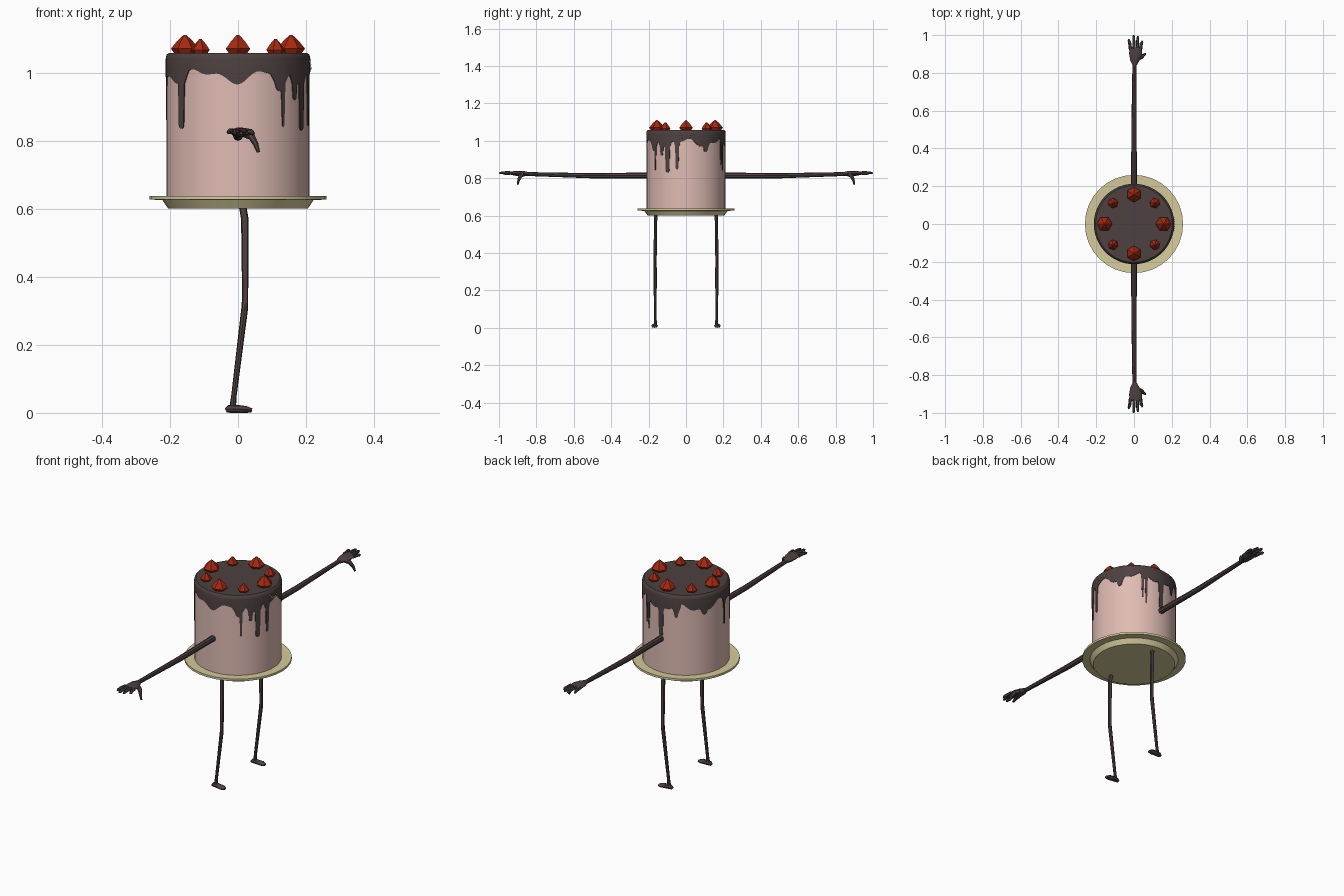
import bpy, bmesh, math
from mathutils import Vector

if "Cube" in bpy.data.objects:
    bpy.data.objects.remove(bpy.data.objects["Cube"])


def mat(name, rgb):
    m = bpy.data.materials.new(name)
    m.diffuse_color = (*rgb, 1)
    m.use_nodes = True
    m.node_tree.nodes["Principled BSDF"].inputs["Base Color"].default_value = m.diffuse_color
    return m


PINK = mat("pink_sponge", (0.74, 0.50, 0.45))
CHOC = mat("dark_chocolate", (0.075, 0.052, 0.052))
CREAM = mat("cream_plate", (0.66, 0.60, 0.33))
RED = mat("strawberry_red", (0.38, 0.022, 0.006))


def finish(bm, name, material, angle=None):
    bmesh.ops.recalc_face_normals(bm, faces=bm.faces)
    me = bpy.data.meshes.new(name)
    bm.to_mesh(me)
    bm.free()
    me.materials.append(material)
    ob = bpy.data.objects.new(name, me)
    bpy.context.collection.objects.link(ob)
    if angle:
        bpy.ops.object.select_all(action='DESELECT')
        ob.select_set(True)
        bpy.context.view_layer.objects.active = ob
        bpy.ops.object.shade_smooth_by_angle(angle=math.radians(angle))
    return ob


def skin(bm, rings, caps=(True, True)):
    """Bridge rings of points with quads and cap the ends."""
    rings = [[bm.verts.new(p) for p in r] for r in rings]
    n = len(rings[0])
    for a, b in zip(rings, rings[1:]):
        for i in range(n):
            j = (i + 1) % n
            bm.faces.new((a[i], a[j], b[j], b[i]))
    for ring, cap in ((rings[0], caps[0]), (rings[-1], caps[1])):
        if cap:
            bm.faces.new(ring)


def circle(r, z, n, c=(0, 0), turn=0.0):
    return [(c[0] + r * math.cos(turn + math.tau * i / n),
             c[1] + r * math.sin(turn + math.tau * i / n), z) for i in range(n)]


def lathe(name, profile, n, material, angle=None, c=(0, 0), turn=0.0):
    bm = bmesh.new()
    skin(bm, [circle(r, z, n, c, turn) for r, z in profile])
    return finish(bm, name, material, angle)


def tube(bm, pts, radii, ref, side, n=8):
    """Tapered limb; radii are (across, along ref); side mirrors it in y."""
    pts = [Vector(p) for p in pts]
    rings = []
    for i, p in enumerate(pts):
        t = (pts[min(i + 1, len(pts) - 1)] - pts[max(i - 1, 0)]).normalized()
        u = Vector(ref).cross(t).normalized()
        v = t.cross(u)
        ra, rb = radii[i] if isinstance(radii[i], tuple) else (radii[i], radii[i])
        ring = []
        for k in range(n):
            a = math.tau * k / n
            q = p + u * ra * math.cos(a) + v * rb * math.sin(a)
            ring.append((q.x, q.y * side, q.z))
        rings.append(ring)
    skin(bm, rings)


# Plate and sponge
lathe("plate", [(0.205, 0.60), (0.222, 0.625), (0.26, 0.627), (0.26, 0.638), (0.21, 0.635)],
      32, CREAM, 20)
lathe("sponge", [(0.21, 0.632), (0.21, 1.04), (0.19, 1.05)], 48, PINK, 40)

# Icing: each column ends at a wavy edge or a round-tipped drip (angle, half width, end)
DRIPS = [(-142, 3.8, 0.835), (-54, 4.5, 0.945), (-51, 1.5, 0.84), (-28, 3.6, 0.83),
         (-13, 2.5, 0.845), (62, 1.3, 0.87), (67, 1.5, 0.84), (90, 4, 0.83),
         (-174, 2, 0.86), (-38, 3, 0.92), (112, 3, 0.94), (150, 4, 0.95), (30, 4, 0.94)]


def icing_edge(deg):
    a = math.radians(deg)
    z = 0.99 + 0.016 * math.sin(6 * a + 1.8) + 0.009 * math.sin(13 * a)
    for d, w, end in DRIPS:
        off = abs((deg - d + 180) % 360 - 180) / w
        if off < 1:
            z = min(z, end + 0.02 * (1 - math.sqrt(1 - off * off)))
        elif off < 2.2:
            z = min(z, 0.965 + 0.03 * (off - 1))
    return z


N = 360
bm = bmesh.new()
edge = [(0.2125 * math.cos(math.radians(i)), 0.2125 * math.sin(math.radians(i)), icing_edge(i))
        for i in range(N)]
inner = [(x * 0.98, y * 0.98, z) for x, y, z in edge]
skin(bm, [inner, edge] + [circle(r, z, N) for r, z in
          [(0.2125, 1.04), (0.21, 1.052), (0.203, 1.058), (0.195, 1.058)]], (False, True))
finish(bm, "chocolate_icing", CHOC, 40)

# Strawberries: large and small alternate, six sided
for k in range(8):
    a = k * math.tau / 8
    s = 1.0 if k % 2 == 0 else 0.68
    h = 1.0 if k % 2 == 0 else 0.78
    lathe(f"strawberry_{k}", [(0.031 * s, 1.056), (0.041 * s, 1.056 + 0.014 * h),
                              (0.022 * s, 1.056 + 0.038 * h), (0.003, 1.056 + 0.055 * h)],
          6, RED, c=(0.156 * math.cos(a), 0.156 * math.sin(a)), turn=a)

# Small cream beads on the +x side
bm = bmesh.new()
for k in range(-3, 4):
    y = k * 0.011
    bead = bmesh.ops.create_icosphere(bm, subdivisions=1, radius=0.0045)
    bmesh.ops.translate(bm, verts=bead["verts"],
                        vec=(math.sqrt(0.2125 ** 2 - y * y), y, 1.012 + 0.0023 * k * k))
finish(bm, "cream_beads", CREAM)

UP, OUT = (0, 0, 1), (0, 1, 0)
for side, label in ((1, "left"), (-1, "right")):
    # Arm with a slight elbow
    bm = bmesh.new()
    tube(bm, [(0, 0.19, 0.815), (0, 0.5, 0.813), (0, 0.54, 0.814), (0.002, 0.84, 0.822),
              (0.004, 0.87, 0.824)],
         [0.0155, 0.014, 0.0135, 0.0105, 0.011], UP, side)
    finish(bm, label + "_arm", CHOC, 40)

    # Hand: palm, four fingers and a drooping thumb
    bm = bmesh.new()
    tube(bm, [(0.003, 0.84, 0.822), (0.004, 0.865, 0.824), (0.008, 0.9, 0.825),
              (0.01, 0.935, 0.827)],
         [(0.011, 0.010), (0.024, 0.014), (0.034, 0.014), (0.033, 0.009)], UP, side)
    for x0, x1, tip, z in ((-0.018, -0.027, 0.98, 0.825), (0.001, -0.002, 1.0, 0.828),
                           (0.018, 0.02, 0.996, 0.827), (0.034, 0.043, 0.97, 0.822)):
        tube(bm, [(x0, 0.92, 0.827), ((x0 + x1) / 2, 0.955, z + 0.003), (x1, tip - 0.008, z),
                  (x1, tip, z - 0.001)], [0.009, 0.0085, 0.007, 0.003], UP, side, 6)
    tube(bm, [(0.015, 0.87, 0.822), (0.04, 0.885, 0.812), (0.052, 0.895, 0.79),
              (0.06, 0.9, 0.766)], [0.011, 0.011, 0.008, 0.005], OUT, side, 6)
    finish(bm, label + "_hand", CHOC, 40)

    # Leg with a knee bend
    bm = bmesh.new()
    tube(bm, [(0.012, 0.16, 0.615), (0.02, 0.163, 0.57), (0.021, 0.165, 0.34),
              (0.02, 0.165, 0.31), (-0.012, 0.164, 0.05), (-0.016, 0.164, 0.012)],
         [(0.011, 0.009), (0.011, 0.009), (0.009, 0.008), (0.010, 0.009),
          (0.008, 0.007), (0.010, 0.009)], OUT, side)
    finish(bm, label + "_leg", CHOC, 40)

    # Foot pointing toward +x
    bm = bmesh.new()
    tube(bm, [(-0.036, 0.165, 0.007), (-0.026, 0.165, 0.012), (-0.005, 0.166, 0.012),
              (0.025, 0.168, 0.010), (0.041, 0.168, 0.007)],
         [(0.008, 0.006), (0.012, 0.012), (0.014, 0.012), (0.018, 0.010), (0.011, 0.006)],
         UP, side)
    finish(bm, label + "_foot", CHOC, 40)
